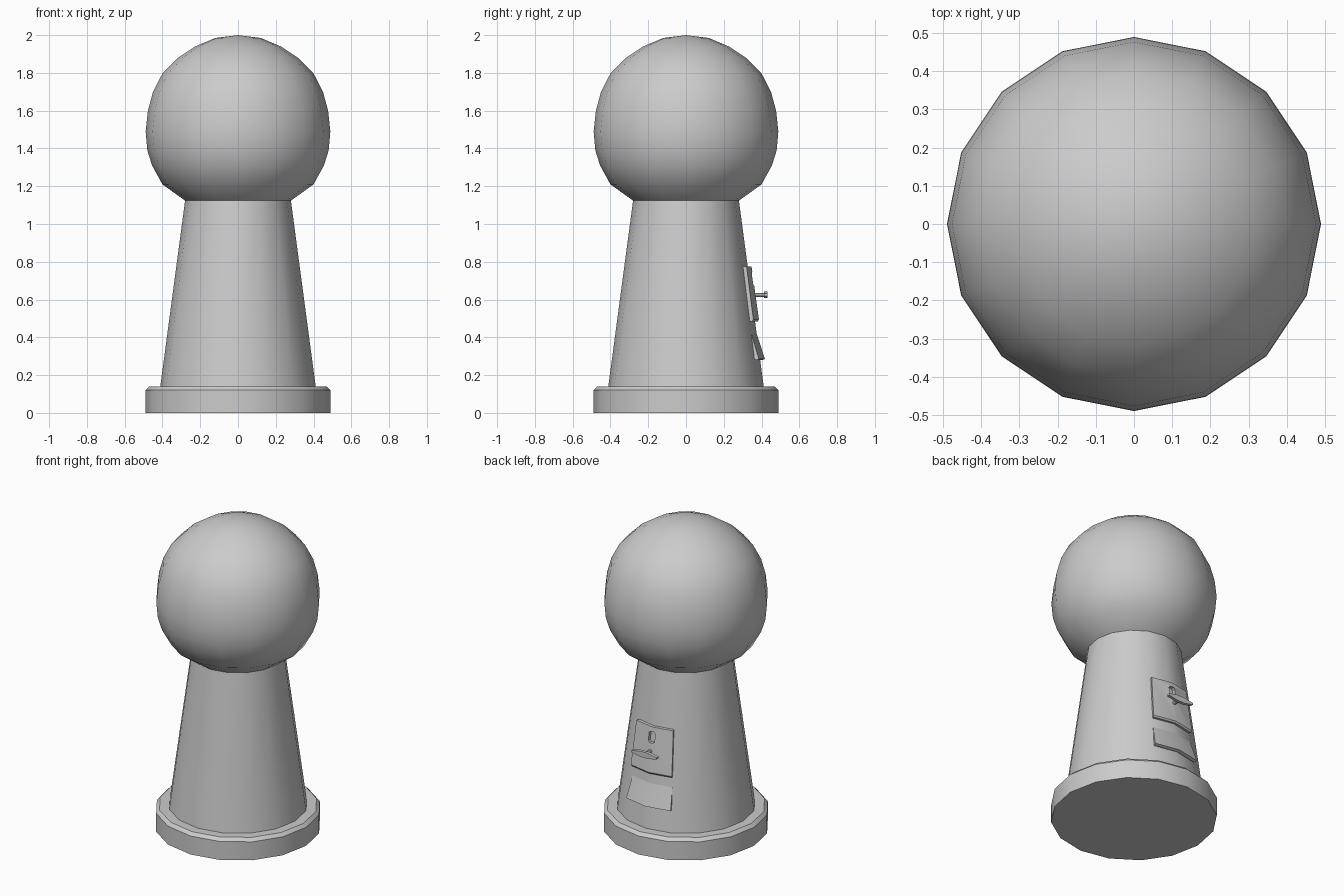
import bpy, bmesh, math
from mathutils import Vector

if "Cube" in bpy.data.objects:
    bpy.data.objects.remove(bpy.data.objects["Cube"])

SIDES = 16


def make_object(name, bm, smooth=True):
    bmesh.ops.recalc_face_normals(bm, faces=bm.faces[:])
    mesh = bpy.data.meshes.new(name)
    bm.to_mesh(mesh)
    bm.free()
    ob = bpy.data.objects.new(name, mesh)
    bpy.context.collection.objects.link(ob)
    if smooth:
        bpy.ops.object.select_all(action='DESELECT')
        ob.select_set(True)
        bpy.context.view_layer.objects.active = ob
        bpy.ops.object.shade_smooth_by_angle(angle=math.radians(32))
    return ob


def lathe(name, profile):
    """Spin a list of (radius, z) points about z; ends are capped."""
    bm = bmesh.new()
    rings = []
    for r, z in profile:
        if r == 0:
            rings.append([bm.verts.new((0, 0, z))] * SIDES)
        else:
            rings.append([bm.verts.new((r * math.cos(2 * math.pi * i / SIDES),
                                        r * math.sin(2 * math.pi * i / SIDES), z))
                          for i in range(SIDES)])
    for a, b in zip(rings, rings[1:]):
        for i in range(SIDES):
            j = (i + 1) % SIDES
            loop = list(dict.fromkeys([a[i], a[j], b[j], b[i]]))
            bm.faces.new(loop)
    for ring in (rings[0], rings[-1]):
        if len(set(ring)) > 2:
            bm.faces.new(ring)
    return make_object(name, bm)


def curved_panel(name, section):
    """Sweep a closed (radius, z) section over the two rear facets of the body."""
    bm = bmesh.new()
    cols = []
    for deg in (67.5, 90, 112.5):
        a = math.radians(deg)
        cols.append([bm.verts.new((r * math.cos(a), r * math.sin(a), z)) for r, z in section])
    n = len(section)
    for a, b in zip(cols, cols[1:]):
        for i in range(n):
            j = (i + 1) % n
            bm.faces.new((a[i], a[j], b[j], b[i]))
    bm.faces.new(cols[0])
    bm.faces.new(cols[-1])
    return make_object(name, bm)


def prism_y(name, outline, y0, y1, smooth=False):
    """Extrude an (x, z) outline along y."""
    bm = bmesh.new()
    face = bm.faces.new([bm.verts.new((x, y0, z)) for x, z in outline])
    new = bmesh.ops.extrude_face_region(bm, geom=[face])['geom']
    bmesh.ops.translate(bm, vec=Vector((0, y1 - y0, 0)),
                        verts=[v for v in new if isinstance(v, bmesh.types.BMVert)])
    return make_object(name, bm, smooth)


# Base disc, tapered pedestal and globe
lathe("base", [(0.49, 0), (0.49, 0.12), (0.47, 0.14), (0.40, 0.14)])
lathe("pedestal", [(0.412, 0.135), (0.28, 1.125)])
lathe("globe", [(0.275, 1.12), (0.40, 1.21), (0.455, 1.31), (0.48, 1.39), (0.489, 1.49),
                (0.477, 1.60), (0.45, 1.70), (0.40, 1.797), (0.317, 1.88),
                (0.227, 1.94), (0.12, 1.985), (0, 2.0)])

# Coin plate with a rounded slot cut through it
plate = curved_panel("coin_plate", [(0.32, 0.775), (0.347, 0.775), (0.386, 0.495),
                                    (0.38, 0.485), (0.36, 0.485)])
slot = [(-0.022, 0.685), (-0.012, 0.675), (0.012, 0.675), (0.022, 0.685),
        (0.022, 0.735), (0.012, 0.745), (-0.012, 0.745), (-0.022, 0.735)]
cutter = prism_y("slot_cutter", slot, 0.25, 0.5)
cutter.hide_render = True
cutter.hide_viewport = True
cut = plate.modifiers.new("slot", 'BOOLEAN')
cut.object = cutter
cut.operation = 'DIFFERENCE'
cut.solver = 'EXACT'

# Knob: round shaft and pointed wing handle
shaft = [(0.011 * math.cos(k * math.pi / 4), 0.625 + 0.011 * math.sin(k * math.pi / 4))
         for k in range(8)]
prism_y("knob_shaft", shaft, 0.34, 0.42)
wing = [(-0.09, 0.619), (-0.03, 0.607), (0.03, 0.607), (0.09, 0.619),
        (0.09, 0.631), (0.03, 0.643), (-0.03, 0.643), (-0.09, 0.631)]
prism_y("knob_handle", wing, 0.412, 0.432)

# Dispenser flap, flush at the top and swung out at the bottom
curved_panel("dispenser_flap", [(0.365, 0.42), (0.374, 0.42), (0.418, 0.285),
                                (0.405, 0.28), (0.38, 0.285)])
